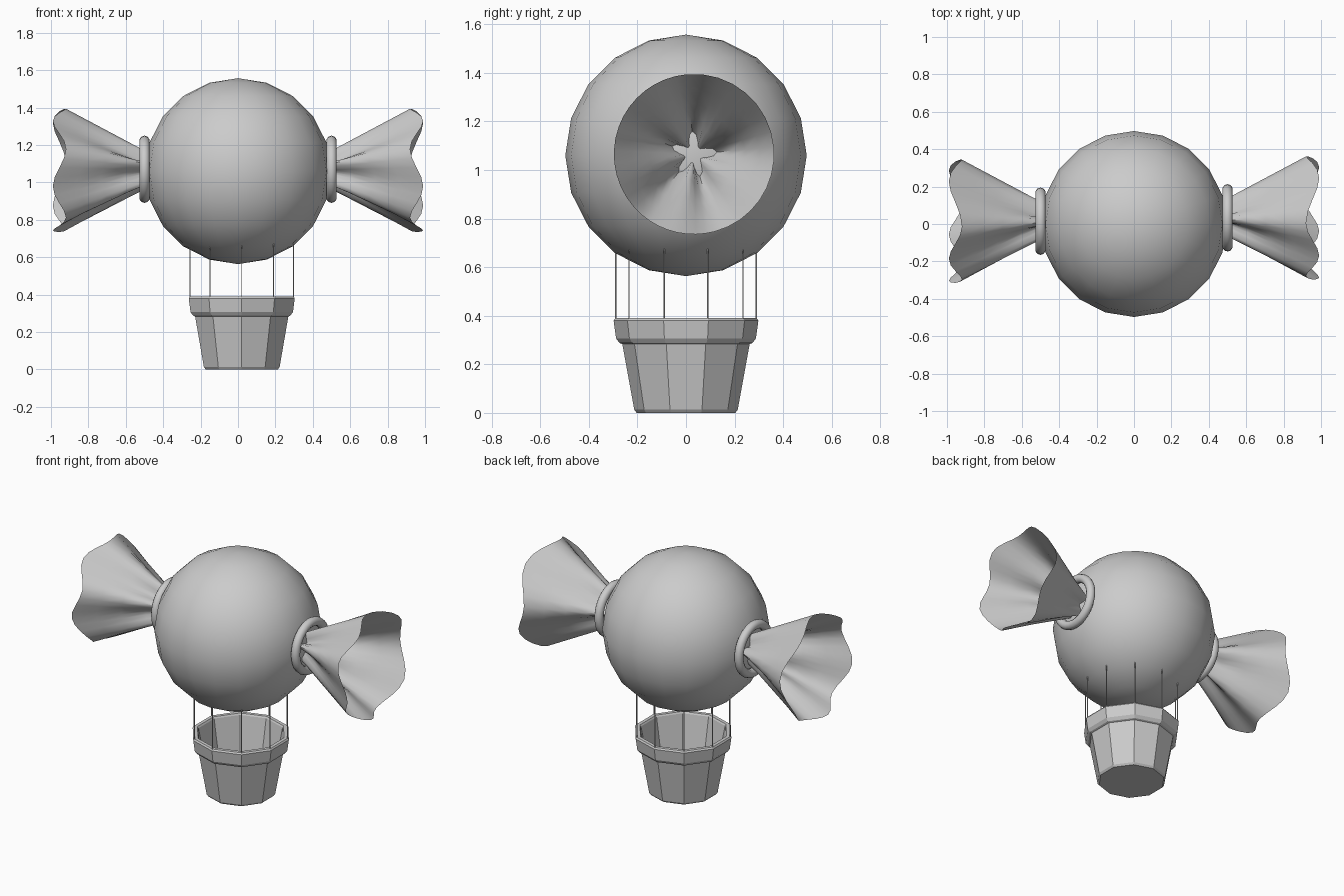
import bpy, bmesh
from math import sin, cos, pi, radians

if "Cube" in bpy.data.objects:
    bpy.data.objects.remove(bpy.data.objects["Cube"], do_unlink=True)

GREY = (0.6, 0.6, 0.6, 1)
mat = bpy.data.materials.new("plain grey")
mat.use_nodes = True
mat.diffuse_color = GREY
mat.node_tree.nodes["Principled BSDF"].inputs["Base Color"].default_value = GREY


def finish(obj, name, smooth=None):
    obj.name = obj.data.name = name
    obj.data.materials.append(mat)
    bpy.ops.object.select_all(action='DESELECT')
    obj.select_set(True)
    bpy.context.view_layer.objects.active = obj
    if smooth:
        bpy.ops.object.shade_smooth_by_angle(angle=radians(smooth))
    return obj


def loft(name, loops, caps=False, smooth=None):
    """Skin a list of closed loops with quads."""
    bm = bmesh.new()
    rings = [[bm.verts.new(p) for p in loop] for loop in loops]
    n = len(rings[0])
    for a, b in zip(rings, rings[1:]):
        for i in range(n):
            j = (i + 1) % n
            bm.faces.new((a[i], a[j], b[j], b[i]))
    if caps:
        bm.faces.new(rings[0])
        bm.faces.new(rings[-1])
    bmesh.ops.recalc_face_normals(bm, faces=bm.faces)
    mesh = bpy.data.meshes.new(name)
    bm.to_mesh(mesh)
    bm.free()
    obj = bpy.data.objects.new(name, mesh)
    bpy.context.collection.objects.link(obj)
    return finish(obj, name, smooth)


# Balloon
bpy.ops.mesh.primitive_uv_sphere_add(segments=20, ring_count=10, radius=0.497,
                                     location=(0, 0, 1.06))
finish(bpy.context.object, "balloon", 60)

# Gathered wrapper ends: lobed neck opening out to a round wavy rim
LOBES = [5, 95, 160, 230, 285, 365]
STEPS = 8


def wrapper_loops(side, cy, cz):
    loops = []
    for t in (0, 0.25, 0.5, 0.75, 1):
        loop = []
        for start, end in zip(LOBES, LOBES[1:]):
            for k in range(STEPS):
                a = radians(start + (end - start) * k / STEPS)
                fold = 0.5 + 0.5 * cos(2 * pi * k / STEPS)
                neck = 0.03 + 0.065 * fold ** 1.5
                r = neck + (0.33 - neck) * t
                x = 0.48 + (0.51 - 0.07 * fold) * t
                loop.append((side * x, cy + r * cos(a), cz + r * sin(a)))
        loops.append(loop)
    return loops


for side, label, cy in ((1, "left", 0.033), (-1, "right", 0.015)):
    loft(label + "_wrapper_end", wrapper_loops(side, cy, 1.065), smooth=50)
    bpy.ops.mesh.primitive_torus_add(major_radius=0.152, minor_radius=0.028,
                                     major_segments=32, minor_segments=10,
                                     location=(side * 0.5, cy, 1.07),
                                     rotation=(0, pi / 2, 0))
    finish(bpy.context.object, label + "_tie_ring", 60)

# Ten-sided basket
BX, SIDES = 0.02, 10


def ring(r, z, n=SIDES, cx=BX, cy=0):
    return [(cx + r * sin(2 * pi * i / n), cy + r * cos(2 * pi * i / n), z)
            for i in range(n)]


profile = [(0.203, 0), (0.213, 0.013), (0.262, 0.283), (0.274, 0.288), (0.288, 0.307),
           (0.298, 0.38), (0.291, 0.39), (0.268, 0.39), (0.262, 0.38), (0.195, 0.03)]
loft("basket", [ring(r, z) for r, z in profile], caps=True)

# Ropes from the basket corners to the balloon
for i, (x, y, z) in enumerate(ring(0.29, 0.37)):
    loft(f"rope_{i + 1}", [ring(0.003, h, 6, x, y) for h in (z, 0.675)], caps=True)
